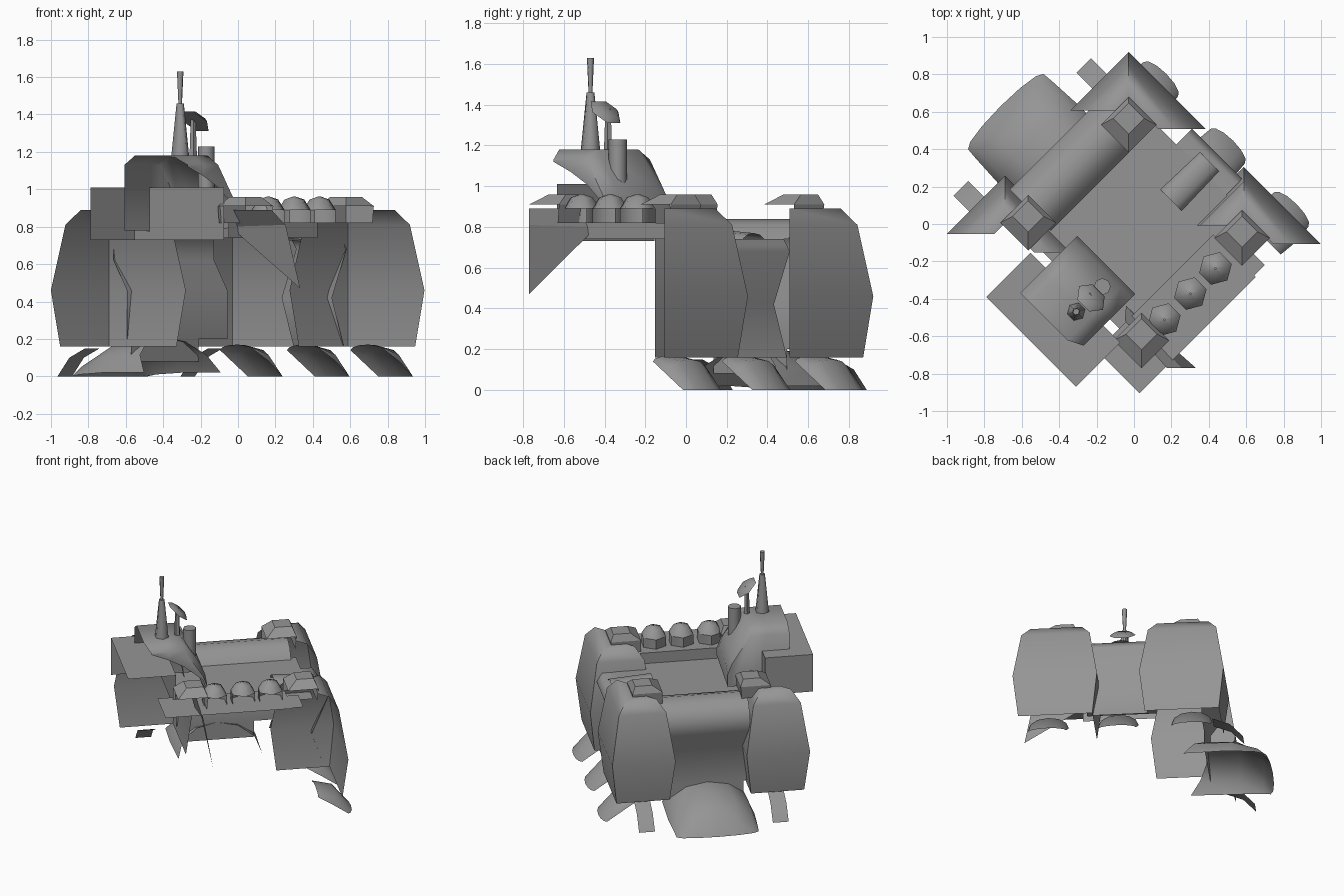
import bpy, bmesh, math
from mathutils import Matrix

cube = bpy.data.objects.get("Cube")
if cube:
    bpy.data.objects.remove(cube, do_unlink=True)

grey = bpy.data.materials.new("plain grey")
grey.use_nodes = True
grey.diffuse_color = (0.3, 0.3, 0.3, 1)
grey.node_tree.nodes["Principled BSDF"].inputs["Base Color"].default_value = (0.3, 0.3, 0.3, 1)


# Everything is laid out square, then each object is turned 45 degrees
def finish(name, bm, smooth=False):
    mesh = bpy.data.meshes.new(name)
    bm.to_mesh(mesh)
    bm.free()
    mesh.materials.append(grey)
    obj = bpy.data.objects.new(name, mesh)
    obj.rotation_euler.z = math.pi / 4
    bpy.context.scene.collection.objects.link(obj)
    if smooth:
        bpy.ops.object.select_all(action='DESELECT')
        obj.select_set(True)
        bpy.context.view_layer.objects.active = obj
        bpy.ops.object.shade_smooth_by_angle(angle=math.radians(60))
    return obj


def loft(name, rows, cap=False, smooth=False):
    bm = bmesh.new()
    grid = [[bm.verts.new(p) for p in row] for row in rows]
    for a, b in zip(grid, grid[1:]):
        for i in range(len(a) - 1):
            bm.faces.new((a[i], a[i + 1], b[i + 1], b[i]))
    if cap:
        bm.faces.new(grid[-1])
    bmesh.ops.remove_doubles(bm, verts=bm.verts, dist=0.0001)
    return finish(name, bm, smooth)


def plate(name, points):
    bm = bmesh.new()
    bm.faces.new([bm.verts.new(p) for p in points])
    return finish(name, bm)


def deck(name, u0, u1, v0, v1, z):
    return plate(name, [(u0, v0, z), (u1, v0, z), (u1, v1, z), (u0, v1, z)])


def cone(name, pos, r1, r2, z0, z1, sides, tilt=0.0):
    bm = bmesh.new()
    bmesh.ops.create_cone(bm, cap_ends=True, segments=sides, radius1=r1,
                          radius2=r2, depth=z1 - z0)
    spot = Matrix.Translation((pos[0], pos[1], (z0 + z1) / 2))
    bm.transform(spot @ Matrix.Rotation(tilt, 4, 'Y'))
    return finish(name, bm, True)


# Bulging corner towers: two mitred panels that share a corner
TOWER = [(0.035, 0.16), (0, 0.46), (0.055, 0.81), (0.113, 0.89), (0.18, 0.89)]
for name, u, v in (("back", 0.63, 0.67), ("left", -0.305, 0.67), ("right", 0.63, -0.2)):
    loft(name + "_tower", [[(u - 0.44 + o, v - o, z), (u - o, v - o, z),
                            (u - o, v - 0.58 + o, z)] for o, z in TOWER], smooth=True)

# Remnant of the front tower panel
plate("front_tower_panel", [(-0.31, -0.78, 0.47), (-0.365, -0.725, 0.81),
                            (-0.34, -0.28, 0.8)])
plate("front_tower_top", [(-0.365, -0.725, 0.81), (-0.42, -0.67, 0.89),
                          (-0.40, -0.33, 0.89), (-0.34, -0.28, 0.8)])

# Corner turrets: steep outer sides, a flat top and sloping inner sides
OUTER = [(-0.1, 0.1, 0.82), (-0.1, 0.11, 0.91), (-0.03, 0.088, 0.96)]
for name, u, v in (("back", 0.35, 0.39), ("left", -0.40, 0.40),
                   ("right", 0.35, -0.467), ("front", -0.417, -0.474)):
    loft(name + "_turret", [[(u + a, v + b, z), (u + b, v + b, z), (u + b, v + a, z)]
                            for a, b, z in OUTER])
    loft(name + "_turret_slope", [[(u + a, v + b, z), (u + a, v + a, z), (u + b, v + a, z)]
                                  for a, b, z in OUTER[1:]])
    deck(name + "_turret_top", u - 0.03, u + 0.088, v - 0.03, v + 0.088, 0.96)

# Roof, side deck with its step, and turret bracket
deck("roof", -0.45, 0.46, -0.36, 0.32, 0.74)
deck("side_deck", -0.62, 0.26, -0.66, -0.34, 0.82)
loft("deck_step", [[(u, -0.34, z) for u in (-0.41, 0.26)] for z in (0.74, 0.82)])
deck("turret_bracket", 0.25, 0.34, -0.65, -0.45, 0.82)

# Rounded back wall, ramp backing and waisted gate wall
BACK = [(0.29, 0.74), (0.34, 0.81), (0.43, 0.84), (0.53, 0.81), (0.6, 0.73),
        (0.6, 0.62), (0.5, 0.46), (0.5, 0.2)]
loft("back_wall", [[(u, v, z) for u in (-0.34, 0.42)] for v, z in BACK], smooth=True)
loft("ramp_backing", [[(u, 0.5, z) for u in (-0.31, 0.2)] for z in (0.08, 0.2)])
GATE = [(0.44, 0.74), (0.54, 0.74), (0.58, 0.68), (0.47, 0.42), (0.56, 0.16)]
loft("gate_wall", [[(u, v, z) for v in (-0.24, 0.14)] for u, z in GATE], smooth=True)

# Short sloping drum over the gate
loft("gate_drum", [[(u, -0.05 + 0.08 * math.cos(a), z + 0.05 * math.sin(a))
                    for a in [k * math.pi / 6 for k in range(7)]]
                   for u, z in ((0.23, 0.74), (0.52, 0.72))], smooth=True)


# Curved tongues: rows of (ridge distance, edge distance, half width, ridge z, edge z)
def tongue(name, centre, rows, along_v=False):
    out = []
    for ridge_d, edge_d, hw, ridge_z, edge_z in rows:
        row = []
        for k in range(7):
            a = math.pi * k / 6
            s = centre + hw * math.cos(a)
            f = math.sin(a)
            d = edge_d + (ridge_d - edge_d) * f
            z = edge_z + (ridge_z - edge_z) * f
            row.append((s, d, z) if along_v else (d, s, z))
        out.append(row)
    loft(name, out, smooth=True)


FOOT = [(0.44, 0.44, 0.13, 0.17, 0.14), (0.57, 0.54, 0.14, 0.15, 0.08),
        (0.69, 0.65, 0.13, 0, 0)]
for i, v in enumerate((0.446, -0.06, -0.54)):
    tongue(f"foot_{i + 1}", v, FOOT)
STRIP = [(0.58, 0.58, 0.055, 0.15, 0.15), (0.7, 0.7, 0.055, 0.1, 0.1),
         (0.79, 0.79, 0.055, 0, 0)]
for i, u in enumerate((0.41, -0.52)):
    tongue(f"narrow_foot_{i + 1}", u, STRIP, True)
RAMP = [(0.5, 0.36, 0.29, 0.21, 0.02), (0.72, 0.66, 0.3, 0.2, 0.02),
        (0.88, 0.85, 0.29, 0.1, 0.01), (0.95, 0.91, 0.285, 0, 0)]
tongue("ramp", -0.06, RAMP, True)

# Side platform: a raised plate on two walls
deck("platform_top", -0.834, -0.5, -0.396, 0.283, 1.01)
loft("platform_wall", [[(-0.834, 0.283, z), (-0.5, 0.283, z), (-0.5, -0.396, z)]
                       for z in (0.73, 1.01)])

# Control cabin: a chamfered hood with its open mouth cut at a slant
HOOD = [(-0.69, -0.65, 0.78, 1.12, 1.18), (-0.53, -0.53, 0.78, 1.07, 1.18),
        (-0.42, -0.42, 0.76, 1.01, 1.18), (-0.29, -0.29, 0.76, 0.9, 0.98),
        (-0.26, -0.26, 0.76, 0.8, 0.9)]
hood = []
for near, far, low_near, low_far, top in HOOD:
    hood.append([(far, -0.27, low_far), (far, -0.27, top - 0.05),
                 (near, -0.19, top), (near, 0.09, top),
                 (near, 0.17, top - 0.05), (near, 0.17, low_near)])
loft("control_cabin", hood, cap=True, smooth=True)

# Mast, stack and dish on the cabin
cone("mast_base", (-0.55, -0.113), 0.05, 0.02, 1.17, 1.46, 6)
cone("mast_tip", (-0.55, -0.113), 0.01, 0.018, 1.46, 1.63, 6)
cone("stack", (-0.357, -0.117), 0.045, 0.045, 1.0, 1.23, 8)
cone("dish_strut", (-0.44, -0.1), 0.022, 0.014, 1.15, 1.38, 5)
cone("dish", (-0.435, -0.117), 0.09, 0.065, 1.36, 1.38, 6, math.radians(42))

# Domed tanks on the side deck, open below the dome towards the outer edge
DOME = [(0.09, 0.89), (0.055, 0.945), (0.005, 0.962)]
for i, u in enumerate((0.14, -0.05, -0.247)):
    def ring(r, z, count):
        angles = [math.radians(60 * k - 30) for k in range(count)]
        return [(u + r * math.cos(a), -0.476 + r * math.sin(a), z) for a in angles]
    loft(f"tank_{i + 1}", [ring(0.09, z, 5) for z in (0.82, 0.89)], smooth=True)
    loft(f"tank_dome_{i + 1}", [ring(r, z, 7) for r, z in DOME], smooth=True)
